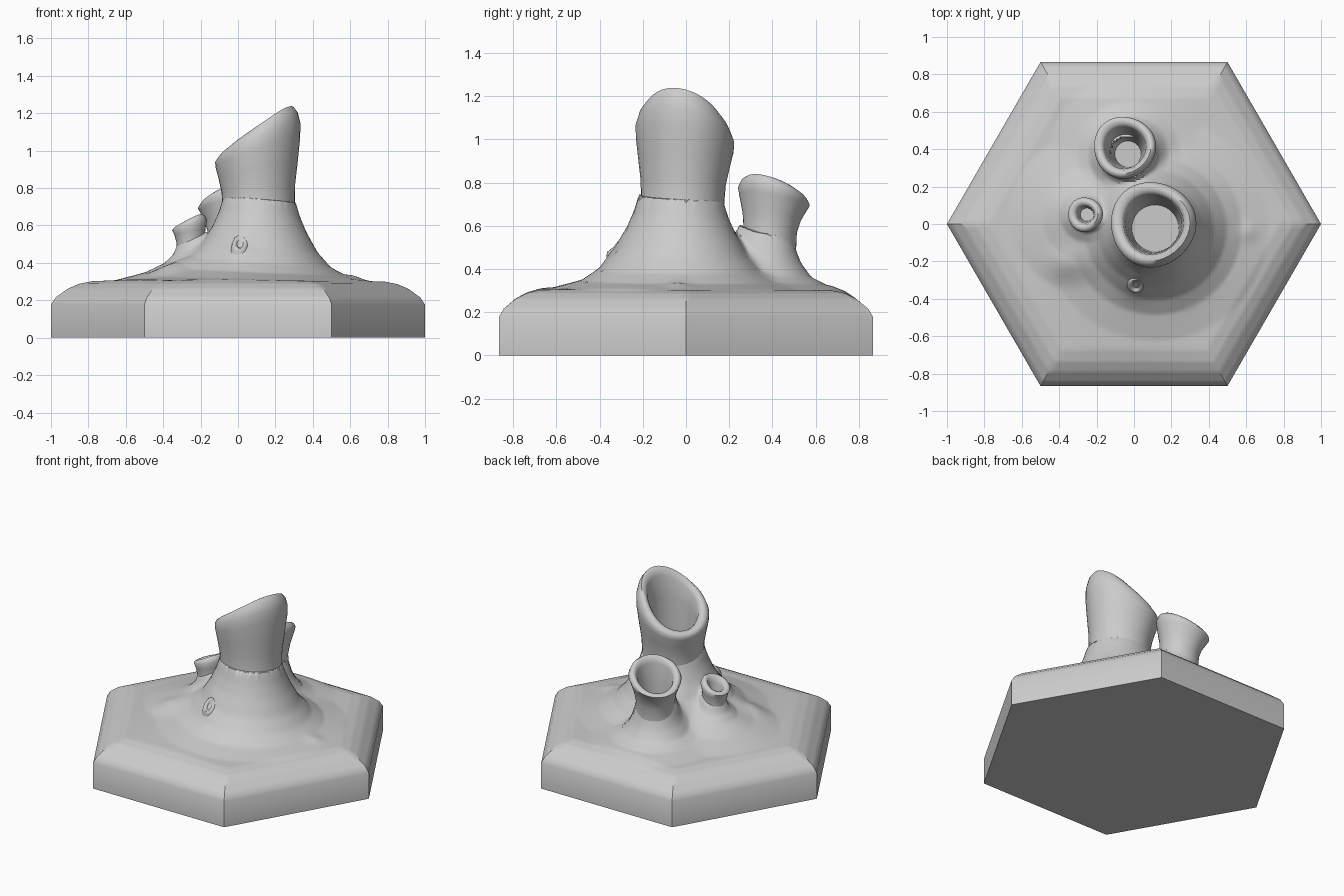
import bpy, bmesh
from math import sin, cos, pi, exp, hypot

if "Cube" in bpy.data.objects:
    bpy.data.objects.remove(bpy.data.objects["Cube"])

# Vent: base centre, wall radius at which terrain drops away, floor height, flare profile (radius, height)
FLARES = [
    ((0.115, -0.025), 0.16, 0.46, [(0, .72), (.195, .70), (.215, .63), (.25, .55), (.31, .445), (.38, .37), (.46, .325), (.6, .30)]),
    ((-0.03, 0.37), 0.095, 0.40, [(0, .58), (.125, .55), (.14, .48), (.165, .42), (.21, .36), (.28, .325), (.42, .30)]),
    ((-0.245, 0.05), 0.06, 0.38, [(0, .50), (.075, .48), (.10, .42), (.15, .375), (.25, .335), (.42, .30)]),
]
EDGE = [(0, .30), (.78, .30), (.85, .287), (.91, .262), (.975, .215), (1, .178)]
# Soft mounds and root bumps: x, y, height, spread
BUMPS = [(-.07, -.15, .05, .3), (-.38, -.21, .022, .06), (-.28, -.2, .02, .07),
         (.61, -.04, .012, .035), (.01, -.32, .025, .05), (-.1, .2, .03, .08)]


def interp(table, v):
    for (a, za), (b, zb) in zip(table, table[1:]):
        if v <= b:
            return za + (zb - za) * (v - a) / (b - a)
    return table[-1][1]


def height(x, y, s):
    total = 0
    for (cx, cy), _, _, prof in FLARES:
        total += max(0, interp(prof, hypot(x - cx, y - cy)) - .30) ** 3
    z = total ** (1 / 3) + interp(EDGE, s)
    for bx, by, h, w in BUMPS:
        z += h * exp(-((x - bx) ** 2 + (y - by) ** 2) / (2 * w * w)) * min(1, (1 - s) * 4)
    for (cx, cy), wall, floor, _ in FLARES:
        if hypot(x - cx, y - cy) < wall:
            z = min(z, floor)
    return z


def finish(name, rings, angle):
    bm = bmesh.new()
    loops = [[bm.verts.new(p) for p in ring] for ring in rings]
    n = len(loops[0])
    for a, b in zip(loops, loops[1:]):
        for i in range(n):
            j = (i + 1) % n
            bm.faces.new((a[i], a[j], b[j], b[i]))
    bm.faces.new(loops[0])
    bm.faces.new(loops[-1])
    bmesh.ops.recalc_face_normals(bm, faces=bm.faces)
    mesh = bpy.data.meshes.new(name)
    bm.to_mesh(mesh)
    bm.free()
    ob = bpy.data.objects.new(name, mesh)
    bpy.context.collection.objects.link(ob)
    bpy.ops.object.select_all(action='DESELECT')
    ob.select_set(True)
    bpy.context.view_layer.objects.active = ob
    bpy.ops.object.shade_smooth_by_angle(angle=angle)
    return ob


# Hexagonal ground tile with raised mound
PER_SIDE, RINGS = 28, 80
outline = []
for k in range(6):
    a, b = k * pi / 3, (k + 1) * pi / 3
    for i in range(PER_SIDE):
        t = i / PER_SIDE
        outline.append((cos(a) * (1 - t) + cos(b) * t, sin(a) * (1 - t) + sin(b) * t))
rings = [[(x, y, 0) for x, y in outline]]
for r in range(RINGS, 0, -1):
    s = r / RINGS
    rings.append([(x * s, y * s, height(x * s, y * s, s)) for x, y in outline])
finish("ground_tile", rings, 0.6)


# Hollow chimney: profile of (radius, fraction of height), outside then inside
def chimney(name, base, top, z0, z1, tilt, profile, lump=0.0, n=40):
    rings = []
    for rad, t in profile:
        ring = []
        for i in range(n):
            a = 2 * pi * i / n
            rr = rad * (1 + .025 * sin(3 * a + 1) * t)
            u = max(t, 0)
            x = base[0] + (top[0] - base[0]) * u + rr * cos(a)
            y = base[1] + (top[1] - base[1]) * u + rr * sin(a)
            slope = tilt[0] * cos(a) + tilt[1] * sin(a) + lump * cos(2 * a)
            ring.append((x, y, z0 + (z1 - z0) * t + u ** 3 * slope))
        rings.append(ring)
    finish(name, rings, 1.0)


chimney("main_chimney", FLARES[0][0], (0.1, 0.0), 0.45, 1.085, (.135, -.055),
        [(.21, 0), (.203, .25), (.193, .4), (.197, .55), (.212, .7), (.226, .84), (.228, .92),
         (.215, .975), (.195, 1.0), (.175, .99), (.16, .95), (.15, .8), (.138, .5), (.125, .1)], lump=.01)
chimney("rear_chimney", FLARES[1][0], (-0.052, 0.412), 0.38, 0.765, (.055, -.05),
        [(.135, 0), (.128, .3), (.123, .5), (.135, .68), (.158, .86), (.166, .93),
         (.155, .985), (.14, 1.0), (.122, .98), (.112, .92), (.095, .6), (.07, .1)])
chimney("small_chimney", FLARES[2][0], (-0.262, 0.05), 0.36, 0.625, (.035, -.01),
        [(.085, 0), (.08, .3), (.074, .55), (.083, .78), (.093, .91), (.083, .98),
         (.068, 1.0), (.052, .97), (.044, .85), (.035, .4)], n=28)
chimney("tiny_vent", (0.01, -0.31), (0.01, -0.325), 0.42, 0.515, (0, .035),
        [(.06, 0), (.05, .5), (.042, .85), (.036, .98), (.027, 1.0), (.018, .94), (.012, .7)], n=20)
